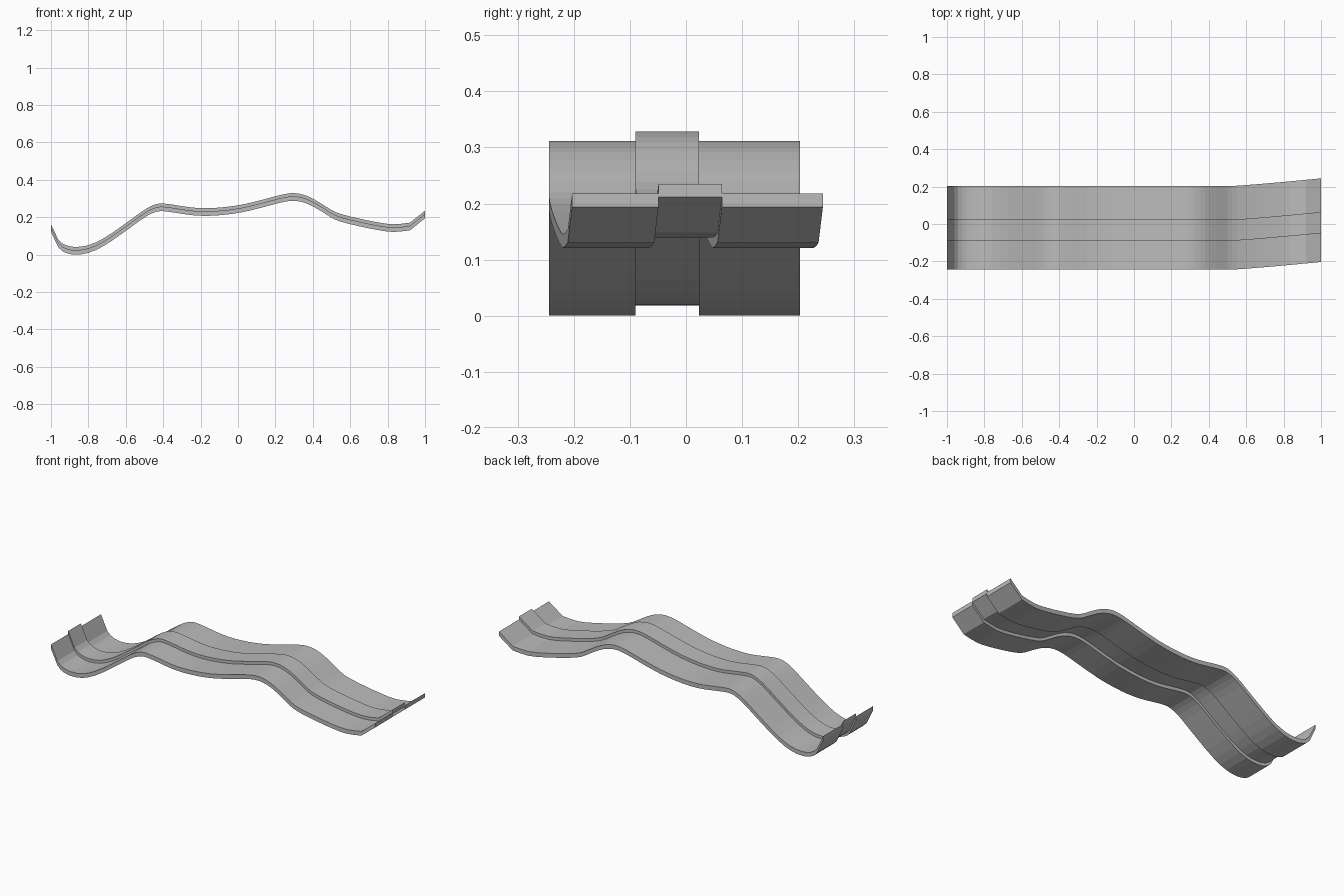
import bpy, bmesh

if "Cube" in bpy.data.objects:
    bpy.data.objects.remove(bpy.data.objects["Cube"])

# Underside path of the strip in (x, z)
PATH = [(-1.0, .121), (-.96, .038), (-.92, .009), (-.87, 0), (-.80, .009), (-.72, .045),
        (-.63, .105), (-.55, .163), (-.49, .205), (-.44, .228), (-.40, .232), (-.33, .223),
        (-.25, .211), (-.17, .207), (-.08, .212), (.02, .226), (.13, .252), (.22, .276),
        (.28, .287), (.33, .284), (.38, .268), (.44, .235), (.50, .197), (.55, .176),
        (.65, .151), (.75, .131), (.83, .121), (.92, .130), (1.0, .194)]

# Stepped cross-section in (y, height): two side bands and a raised middle band
SECTION = [(-.244, 0), (-.09, 0), (-.09, .018), (.023, .018), (.023, 0), (.203, 0),
           (.203, .024), (.023, .024), (.023, .041), (-.09, .041), (-.09, .024), (-.244, .024)]


def smooth_path(points, steps):
    """Catmull-Rom refinement; the short end flaps stay straight."""
    out = []
    last = len(points) - 2
    for i in range(last + 1):
        p1, p2 = points[i], points[i + 1]
        if i in (0, last):
            out.append(p1)
            continue
        p0, p3 = points[i - 1], points[i + 2]
        m1 = (p2[1] - p0[1]) / (p2[0] - p0[0])
        m2 = (p3[1] - p1[1]) / (p3[0] - p1[0])
        if i == last - 1:
            m2 = (p2[1] - p1[1]) / (p2[0] - p1[0]) * 1.3
        h = p2[0] - p1[0]
        for k in range(steps):
            t = k / steps
            z = ((2*t**3 - 3*t**2 + 1) * p1[1] + (t**3 - 2*t**2 + t) * h * m1
                 + (3*t**2 - 2*t**3) * p2[1] + (t**3 - t**2) * h * m2)
            out.append((p1[0] + h * t, max(z, 0)))
    out.append(points[-1])
    return out


def sideways(x):
    """Gentle sideways drift near the right end."""
    t = max(0, (x - .52) / .48)
    return .041 * t ** 1.15


# Wavy strip: sweep the cross-section along the path
bm = bmesh.new()
rings = [[bm.verts.new((x, y + sideways(x), z + h)) for y, h in SECTION]
         for x, z in smooth_path(PATH, 2)]
n = len(SECTION)
for a, b in zip(rings, rings[1:]):
    for i in range(n):
        j = (i + 1) % n
        bm.faces.new((a[i], a[j], b[j], b[i]))
bm.faces.new(rings[0])
bm.faces.new(rings[-1])
bmesh.ops.recalc_face_normals(bm, faces=bm.faces[:])

mesh = bpy.data.meshes.new("wavy_strip")
bm.to_mesh(mesh)
bm.free()
strip = bpy.data.objects.new("wavy_strip", mesh)
bpy.context.collection.objects.link(strip)

# Plain grey
grey = bpy.data.materials.new("light_grey")
grey.diffuse_color = (.5, .5, .5, 1)
grey.use_nodes = True
grey.node_tree.nodes["Principled BSDF"].inputs["Base Color"].default_value = grey.diffuse_color
mesh.materials.append(grey)
